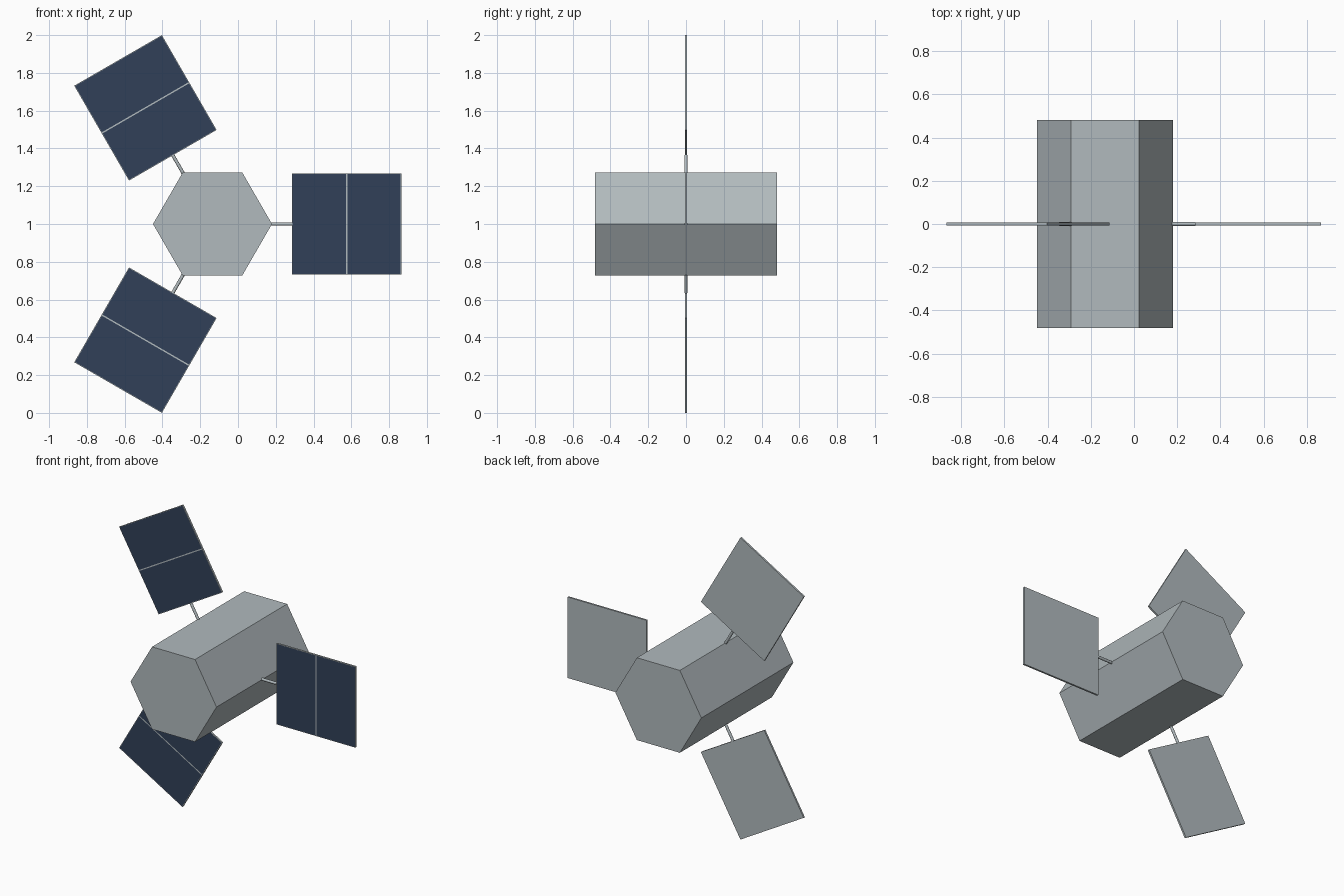
import bpy
import bmesh
from math import cos, sin, radians, tau
from mathutils import Matrix, Vector

default = bpy.data.objects.get("Cube")
if default:
    bpy.data.objects.remove(default, do_unlink=True)

HUB = Vector((-0.135, 0, 1.0))
HUB_RADIUS, HUB_HALF_LENGTH = 0.315, 0.482
PANEL_INNER, PANEL_OUTER = 0.42, 1.0
PANEL_HALF_WIDTH, PANEL_THICK = 0.268, 0.012


def make_material(name, rgb):
    mat = bpy.data.materials.new(name)
    mat.use_nodes = True
    color = (*rgb, 1)
    mat.diffuse_color = color
    mat.node_tree.nodes["Principled BSDF"].inputs["Base Color"].default_value = color
    return mat


metal = make_material("light grey metal", (0.44, 0.49, 0.51))
solar = make_material("dark blue solar cell", (0.031, 0.051, 0.098))


def finish(bm, name, mats, matrix):
    bmesh.ops.recalc_face_normals(bm, faces=bm.faces)
    mesh = bpy.data.meshes.new(name)
    bm.to_mesh(mesh)
    bm.free()
    for mat in mats:
        mesh.materials.append(mat)
    obj = bpy.data.objects.new(name, mesh)
    obj.matrix_world = matrix
    bpy.context.scene.collection.objects.link(obj)
    return obj


def extrude_face(bm, points, offset):
    face = bm.faces.new([bm.verts.new(p) for p in points])
    new = bmesh.ops.extrude_face_region(bm, geom=[face], use_keep_orig=True)["geom"]
    verts = [g for g in new if isinstance(g, bmesh.types.BMVert)]
    bmesh.ops.translate(bm, verts=verts, vec=offset)


# Hexagonal body lying along y, with a corner pointing to +x
bm = bmesh.new()
ring = [(HUB_RADIUS * cos(tau * i / 6), -HUB_HALF_LENGTH, HUB_RADIUS * sin(tau * i / 6))
        for i in range(6)]
extrude_face(bm, ring, (0, 2 * HUB_HALF_LENGTH, 0))
finish(bm, "body", [metal], Matrix.Translation(HUB))


# Strut reaching from a body corner to its panel
def make_strut(name, matrix):
    bm = bmesh.new()
    ring = [(0.305, 0.009 * cos(tau * i / 12), 0.009 * sin(tau * i / 12))
            for i in range(12)]
    extrude_face(bm, ring, (PANEL_INNER - 0.305, 0, 0))
    obj = finish(bm, name, [metal], matrix)
    for poly in obj.data.polygons:
        poly.use_smooth = len(poly.vertices) == 4
    for edge in obj.data.edges:
        a, b = (obj.data.vertices[v].co.x for v in edge.vertices)
        edge.use_edge_sharp = abs(a - b) < 0.001


# Panel with two framed solar cells on the front side
def make_panel(name, matrix):
    bm = bmesh.new()
    bmesh.ops.create_cube(bm, size=1)
    length = PANEL_OUTER - PANEL_INNER
    bmesh.ops.scale(bm, verts=bm.verts, vec=(length, PANEL_THICK, 2 * PANEL_HALF_WIDTH))
    bmesh.ops.translate(bm, verts=bm.verts, vec=((PANEL_INNER + PANEL_OUTER) / 2, 0, 0))
    bmesh.ops.bisect_plane(bm, geom=bm.verts[:] + bm.edges[:] + bm.faces[:],
                           plane_co=((PANEL_INNER + PANEL_OUTER) / 2, 0, 0),
                           plane_no=(1, 0, 0))
    bm.normal_update()
    cells = [f for f in bm.faces if f.normal.y < -0.9]
    bmesh.ops.inset_individual(bm, faces=cells, thickness=0.005)
    for face in cells:
        face.material_index = 1
    finish(bm, name, [metal, solar], matrix)


# Three arms spread evenly around the body
for label, angle in (("left", 0), ("upper_right", 120), ("lower_right", 240)):
    placement = Matrix.Translation(HUB) @ Matrix.Rotation(radians(-angle), 4, "Y")
    make_strut(label + "_strut", placement)
    make_panel(label + "_solar_panel", placement)
